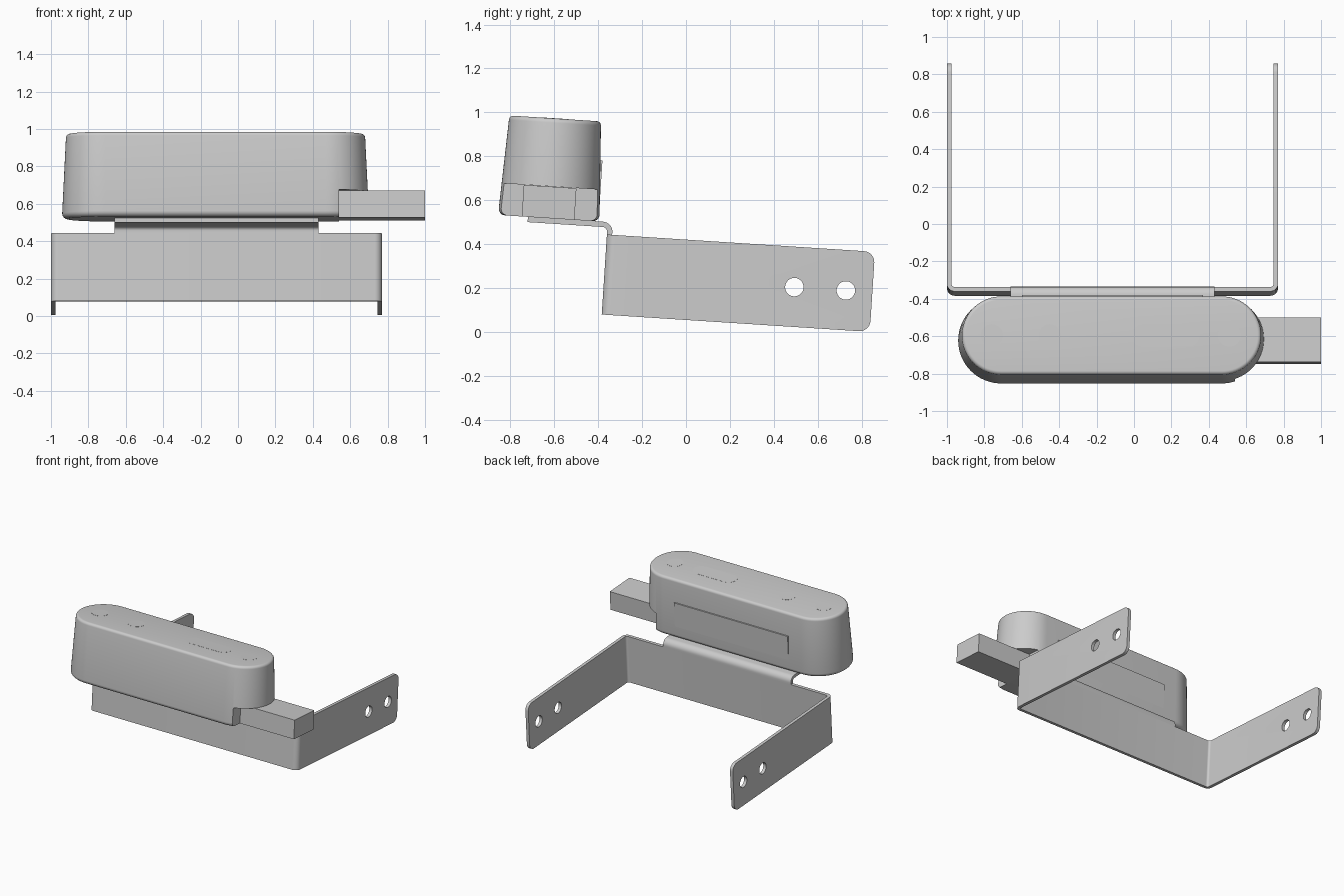
import bpy, bmesh
from math import sin, cos, pi, radians
from mathutils import Matrix

if "Cube" in bpy.data.objects:
    bpy.data.objects.remove(bpy.data.objects["Cube"])

TILT = radians(-3.7)      # the whole unit leans forward
MID = -0.115              # centre of bracket and housing along x
HOUSING_Y = -0.657

grey = bpy.data.materials.new("plain grey")
grey.use_nodes = True
COLOUR = (0.6, 0.6, 0.6, 1)
grey.diffuse_color = COLOUR
grey.node_tree.nodes["Principled BSDF"].inputs["Base Color"].default_value = COLOUR


def finish(bm, name):
    bmesh.ops.recalc_face_normals(bm, faces=bm.faces)
    mesh = bpy.data.meshes.new(name)
    bm.to_mesh(mesh)
    bm.free()
    mesh.materials.append(grey)
    ob = bpy.data.objects.new(name, mesh)
    bpy.context.collection.objects.link(ob)
    ob.rotation_euler.x = TILT
    return ob


def select(ob):
    bpy.ops.object.select_all(action='DESELECT')
    ob.select_set(True)
    bpy.context.view_layer.objects.active = ob


def smooth(ob):
    select(ob)
    bpy.ops.object.shade_smooth_by_angle(angle=radians(35))


def cut(ob, cutter):
    mod = ob.modifiers.new("cut", 'BOOLEAN')
    mod.object, mod.operation, mod.solver = cutter, 'DIFFERENCE', 'EXACT'
    select(ob)
    bpy.ops.object.modifier_apply(modifier=mod.name)
    bpy.data.objects.remove(cutter)


def arc(cx, cy, r, a0, a1, n=8):
    angles = [radians(a0 + (a1 - a0) * i / n) for i in range(n + 1)]
    return [(cx + r * cos(a), cy + r * sin(a)) for a in angles]


def stadium(cx, cy, half, r, n=32):
    return arc(cx + half, cy, r, -90, 90, n) + arc(cx - half, cy, r, 90, 270, n)


def loft(rings):
    """Skin equal-length rings of 3D points and cap both ends."""
    bm = bmesh.new()
    loops = [[bm.verts.new(p) for p in ring] for ring in rings]
    for a, b in zip(loops, loops[1:]):
        for i in range(len(a)):
            j = (i + 1) % len(a)
            bm.faces.new((a[i], a[j], b[j], b[i]))
    bm.faces.new(loops[0])
    bm.faces.new(loops[-1])
    return bm


def box(name, x0, x1, y0, y1, z0, z1):
    ring = [(x0, y0), (x1, y0), (x1, y1), (x0, y1)]
    return finish(loft([[(x, y, z) for x, y in ring] for z in (z0, z1)]), name)


# U-shaped bracket: bent strip outline, raised, with rounded arm tips
L, R, FRONT, TIP, T, RAD = -1.0, 0.77, -0.388, 0.835, 0.024, 0.04
outer = [(L, TIP)] + arc(L + RAD, FRONT + RAD, RAD, 180, 270) \
    + arc(R - RAD, FRONT + RAD, RAD, 270, 360) + [(R, TIP)]
inner = [(R - T, TIP)] + arc(R - RAD, FRONT + RAD, RAD - T, 360, 270) \
    + arc(L + RAD, FRONT + RAD, RAD - T, 270, 180) + [(L + T, TIP)]
bm = loft([[(x, y, z) for x, y in outer + inner] for z in (0.055, 0.42)])
tips = [e for e in bm.edges if all(v.co.y > TIP - 0.01 for v in e.verts)
        and abs(e.verts[0].co.x - e.verts[1].co.x) > 0.01]
bmesh.ops.bevel(bm, geom=tips, offset=0.05, segments=8, affect='EDGES', profile=0.5)
bracket = finish(bm, "bracket")

# Mounting holes through both arms
for y in (0.479, 0.714):
    bm = bmesh.new()
    bmesh.ops.create_cone(bm, cap_ends=True, segments=32, radius1=0.042, radius2=0.042, depth=3,
                          matrix=Matrix.Translation((0, y, 0.236)) @ Matrix.Rotation(pi / 2, 4, 'Y'))
    cut(bracket, finish(bm, "hole_cutter"))
smooth(bracket)

# Bent shelf rising from the bracket and carrying the housing
side = [(-0.364, 0.42)] + arc(-0.409, 0.432, 0.045, 0, 90) + [(-0.752, 0.477), (-0.752, 0.453)] \
    + arc(-0.409, 0.432, 0.021, 90, 0) + [(-0.388, 0.42)]
smooth(finish(loft([[(x, y, z) for y, z in side] for x in (-0.66, 0.43)]), "shelf"))

# Tapered pill-shaped housing with softened rims: (inset, height)
rim = [(0.03 - 0.03 * sin(t * pi / 12), 0.507 - 0.03 * cos(t * pi / 12)) for t in range(7)]
rim += [(0.04 - 0.02 * cos(t * pi / 12), 0.912 + 0.02 * sin(t * pi / 12)) for t in range(7)]
housing = finish(loft([[(x, y, z) for x, y in stadium(MID - 0.005, HOUSING_Y, 0.59, 0.23 - inset)]
                       for inset, z in rim]), "housing")
cut(housing, box("notch_cutter", 0.54, 1.2, -1.2, 0, 0.3, 0.622))
smooth(housing)

# Connector block in the notch, and the flat pad on the back
box("connector_block", 0.54, 1.0, -0.78, -0.54, 0.477, 0.621)
box("back_pad", -0.6, 0.37, -0.5, -0.43, 0.55, 0.755)

# Flush inlays on top: three round, one long
for name, x, half in (("round_inlay_a", -0.76, 0), ("round_inlay_b", -0.45, 0),
                      ("long_inlay", 0.17, 0.12), ("round_inlay_c", 0.51, 0)):
    ring = stadium(x, HOUSING_Y, half, 0.06, 16)
    bm = loft([[(px, py, z) for px, py in ring] for z in (0.93, 0.9328)])
    bmesh.ops.remove_doubles(bm, verts=bm.verts, dist=0.0001)
    finish(bm, name)
